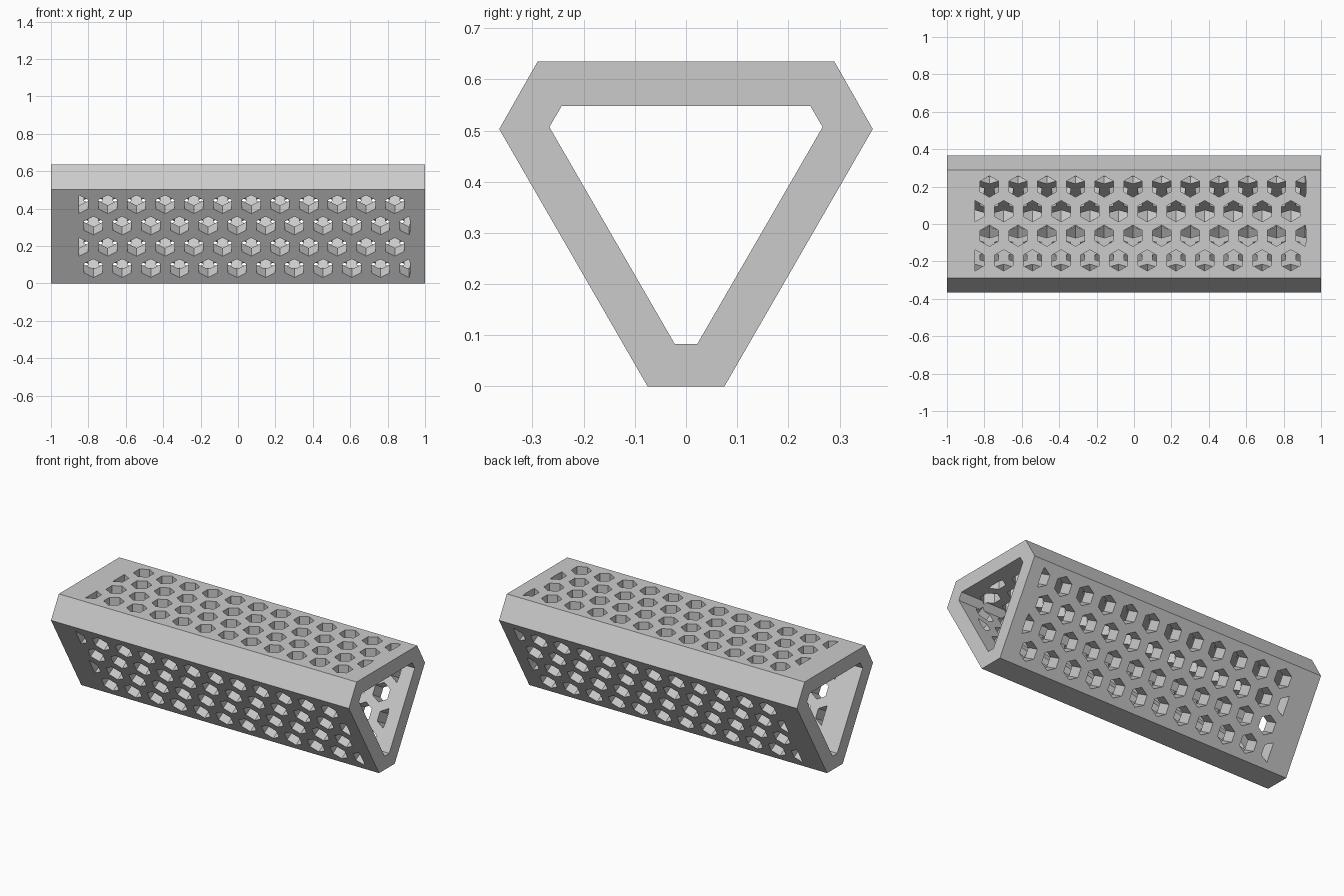
import bpy, bmesh, math
from mathutils import Vector

if "Cube" in bpy.data.objects:
    bpy.data.objects.remove(bpy.data.objects["Cube"])

# One flat grey
grey = bpy.data.materials.new("light grey")
grey.diffuse_color = (0.6, 0.6, 0.6, 1)
grey.use_nodes = True
grey.node_tree.nodes["Principled BSDF"].inputs["Base Color"].default_value = grey.diffuse_color

OUTER = [(0.29, 0.635), (0.365, 0.503), (0.075, 0.0)]
INNER = [(0.243, 0.548), (0.267, 0.507), (0.022, 0.083)]
PITCH, ROW = 0.1535, 0.1315      # hole spacing along and across a wall
FLAT = 0.049                     # half width of a hexagon
START, END = -0.85, 0.92         # hole pattern limits


def make_object(name, bm):
    bmesh.ops.recalc_face_normals(bm, faces=bm.faces)
    mesh = bpy.data.meshes.new(name)
    bm.to_mesh(mesh)
    bm.free()
    mesh.materials.append(grey)
    obj = bpy.data.objects.new(name, mesh)
    bpy.context.collection.objects.link(obj)
    return obj


def mirrored(half):
    return half + [(-y, z) for y, z in reversed(half)]


# Open triangular tube with cut corners
bm = bmesh.new()
rings = [[bm.verts.new((x, y, z)) for y, z in mirrored(p)]
         for p, x in ((OUTER, -1), (OUTER, 1), (INNER, 1), (INNER, -1))]
for a, b in zip(rings, rings[1:] + rings[:1]):
    for i in range(6):
        j = (i + 1) % 6
        bm.faces.new((a[i], a[j], b[j], b[i]))
tube = make_object("perforated_triangular_tube", bm)

# Hexagonal cutters: wall centre, direction across the wall, outward normal,
# and whether the first row is shifted by half a pitch
c, s = math.cos(math.pi / 6), 0.5
WALLS = [
    ((0, 0.003, 0.635), (0, -1, 0), (0, 0, 1), 1),         # top
    ((0, -0.22, 0.2515), (0, s, -c), (0, -c, -s), 0),      # front
    ((0, 0.22, 0.2515), (0, -s, -c), (0, c, -s), 1),       # back
]
bm = bmesh.new()
for centre, across, normal, shift in WALLS:
    centre, across, normal = Vector(centre), Vector(across), Vector(normal)
    for row in range(4):
        offset = (row - 1.5) * ROW
        odd = (row + shift) % 2
        for k in range(12):
            x0 = START + (k + 0.5 * odd) * PITCH
            loops = []
            for depth in (0.03, -0.1):
                loop = []
                for n in range(6):
                    a = math.radians(30 + 60 * n)
                    r = FLAT / c
                    x = min(max(x0 + r * math.cos(a), START), END)
                    p = centre + across * (offset + r * math.sin(a)) + normal * depth
                    loop.append(bm.verts.new(p + Vector((x, 0, 0))))
                loops.append(loop)
            top, low = loops
            bm.faces.new(top)
            bm.faces.new(low[::-1])
            for i in range(6):
                j = (i + 1) % 6
                bm.faces.new((top[i], low[i], low[j], top[j]))
cutter = make_object("hexagon_hole_cutter", bm)
cutter.hide_render = True
cutter.hide_set(True)

# Punch the holes
mod = tube.modifiers.new("holes", 'BOOLEAN')
mod.operation = 'DIFFERENCE'
mod.solver = 'EXACT'
mod.object = cutter
